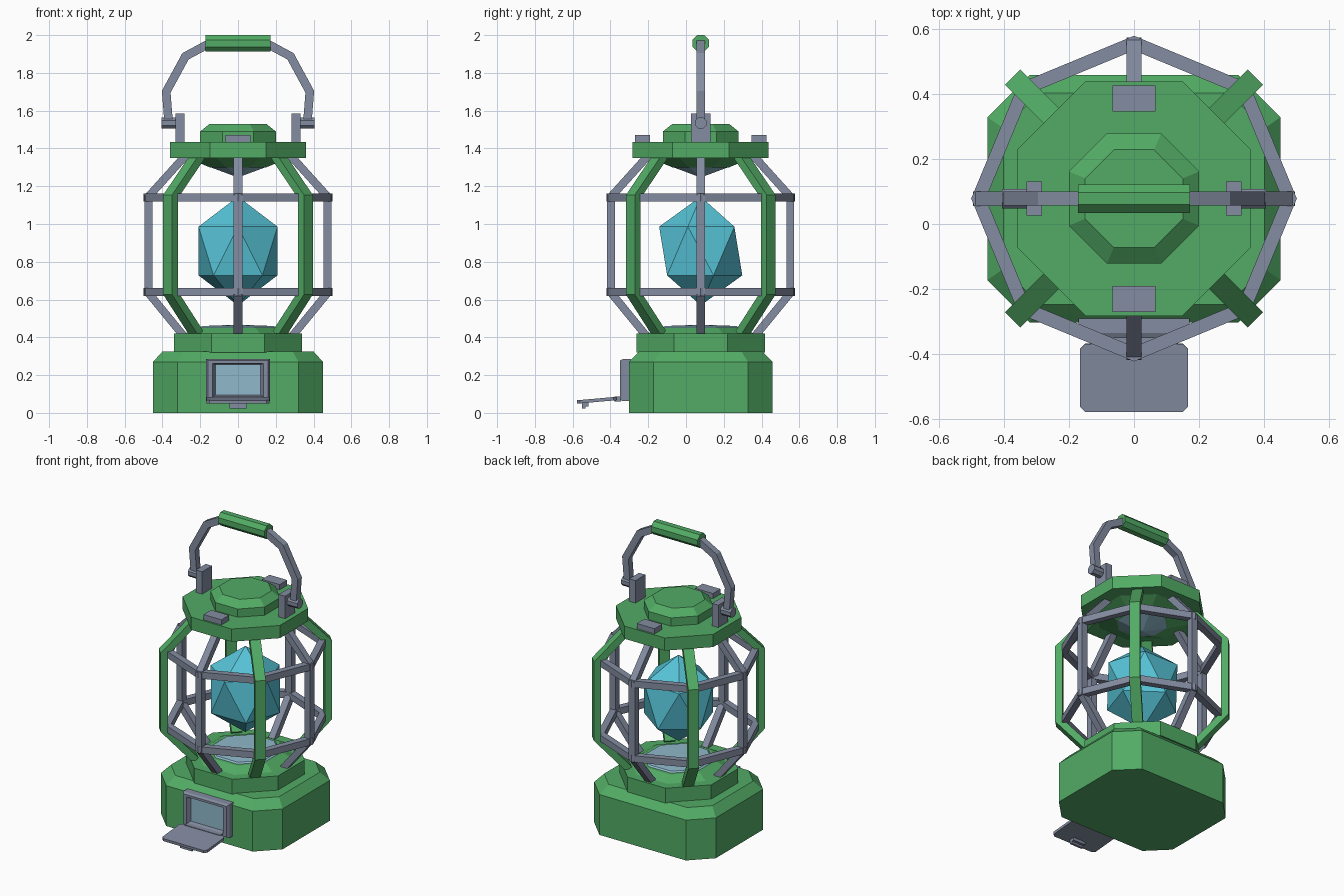
import bpy, bmesh, math
from mathutils import Vector, Matrix

if "Cube" in bpy.data.objects:
    bpy.data.objects.remove(bpy.data.objects["Cube"], do_unlink=True)

AXIS = Vector((0, 0.078, 0))  # centre line of the lantern body


def material(name, rgb):
    m = bpy.data.materials.new(name)
    m.use_nodes = True
    m.diffuse_color = (*rgb, 1)
    m.node_tree.nodes["Principled BSDF"].inputs["Base Color"].default_value = (*rgb, 1)
    return m


green = material("green paint", (0.084, 0.41, 0.13))
metal = material("grey metal", (0.23, 0.263, 0.355))
cyan = material("cyan crystal", (0.095, 0.55, 0.68))
glass = material("pale blue glass", (0.28, 0.49, 0.6))


def finish(name, bm, mat, matrix=None):
    if matrix is not None:
        bm.transform(matrix)
    bmesh.ops.recalc_face_normals(bm, faces=bm.faces[:])
    me = bpy.data.meshes.new(name)
    bm.to_mesh(me)
    bm.free()
    me.materials.append(mat)
    ob = bpy.data.objects.new(name, me)
    bpy.context.collection.objects.link(ob)
    return ob


def loft(name, rings, mat, matrix=None, closed=False):
    """Skin matching rings of points, capped at the ends or joined in a loop."""
    bm = bmesh.new()
    loops = [[bm.verts.new(p) for p in ring] for ring in rings]
    n = len(loops[0])
    pairs = list(zip(loops, loops[1:]))
    if closed:
        pairs.append((loops[-1], loops[0]))
    else:
        bm.faces.new(loops[0])
        bm.faces.new(loops[-1])
    for a, b in pairs:
        for i in range(n):
            j = (i + 1) % n
            bm.faces.new((a[i], a[j], b[j], b[i]))
    return finish(name, bm, mat, matrix)


def octagon(r, z, turn=0.5):
    """Octagon ring; half a turn step puts flat sides at the front."""
    k = r / math.cos(math.pi / 8) if turn else r
    return [(k * math.cos((i + turn) * math.pi / 4),
             k * math.sin((i + turn) * math.pi / 4), z) for i in range(8)]


def turned(name, profile, mat):
    return loft(name, [octagon(r, z) for r, z in profile], mat, Matrix.Translation(AXIS))


def box(name, lo, hi, mat):
    lo, hi = Vector(lo), Vector(hi)
    bm = bmesh.new()
    bmesh.ops.create_cube(bm, size=1)
    size = Matrix.Diagonal((*(hi - lo), 1))
    return finish(name, bm, mat, Matrix.Translation((lo + hi) / 2) @ size)


def bent_bar(name, path, thick, width, mat, matrix):
    """Rectangular bar mitred along a path in the xz plane."""
    pts = [Vector(p) for p in path]
    dirs = [(b - a).normalized() for a, b in zip(pts, pts[1:])]
    rings = []
    for i, p in enumerate(pts):
        d0, d1 = dirs[max(i - 1, 0)], dirs[min(i, len(dirs) - 1)]
        t = (d0 + d1).normalized()
        off = Vector((t.y, -t.x)) * (thick / 2 / t.dot(d1))
        rings.append([(q.x, s * width / 2, q.y) for q, s in
                      ((p + off, -1), (p + off, 1), (p - off, 1), (p - off, -1))])
    return loft(name, rings, mat, matrix)


def rod(name, x0, x1, z, r, mat):
    """Octagonal rod along x."""
    spin = Matrix.Rotation(math.pi / 2, 4, 'Y')
    place = Matrix.Translation(AXIS + Vector((0, 0, z)))
    return loft(name, [octagon(r, x0), octagon(r, x1)], mat, place @ spin)


def chamfered(hx, hy, c, z):
    quarter = [(hx, hy - c), (hx - c, hy)]
    right = quarter + [(-x, y) for x, y in quarter[::-1]]
    return [(x, y, z) for x, y in right + [(-x, -y) for x, y in right]]


# Base and collar
loft("base", [chamfered(0.45, 0.38, 0.13, 0), chamfered(0.45, 0.38, 0.13, 0.27),
              chamfered(0.4, 0.325, 0.11, 0.325)], green, Matrix.Translation(AXIS))
turned("collar", [(0.34, 0.32), (0.34, 0.42), (0.28, 0.42), (0.22, 0.452)], green)
turned("lower_lens", [(0.205, 0.448), (0.19, 0.46), (0.03, 0.466)], glass)

# Cap, upper lens and knob
turned("cap", [(0.15, 1.3), (0.27, 1.35), (0.36, 1.35), (0.36, 1.435)], green)
turned("upper_lens", [(0.01, 1.25), (0.15, 1.302)], glass)
turned("knob", [(0.2, 1.43), (0.2, 1.49), (0.15, 1.53)], green)
for side, label in ((-1, "front"), (1, "back")):
    y = AXIS.y + side * 0.308
    box(label + "_clip", (-0.066, y - 0.04, 1.43), (0.066, y + 0.04, 1.47), metal)

# Cage: green corner posts alternate with grey side posts
for i in range(8):
    place = Matrix.Translation(AXIS) @ Matrix.Rotation(i * math.pi / 4, 4, 'Z')
    if i % 2:
        path = [(0.29, 0.42), (0.505, 0.635), (0.505, 1.145), (0.29, 1.36)]
        path[0], path[-1] = (0.31, 0.42), (0.3, 1.36)
        bent_bar("corner_post", path, 0.044, 0.066, green, place)
    else:
        path = [(0.29, 0.41), (0.474, 0.635), (0.474, 1.145), (0.28, 1.36)]
        bent_bar("side_post", path, 0.042, 0.045, metal, place)
for z, label in ((0.64, "lower"), (1.14, "upper")):
    rings = [octagon(r, z + h, 0) for r, h in
             ((0.5, -0.022), (0.5, 0.022), (0.455, 0.022), (0.455, -0.022))]
    loft(label + "_cage_ring", rings, metal, Matrix.Translation(AXIS), closed=True)

# Crystal
bm = bmesh.new()
bmesh.ops.create_icosphere(bm, subdivisions=1, radius=1)
finish("crystal", bm, cyan, Matrix.Translation(AXIS + Vector((0, 0, 0.857)))
       @ Matrix.Diagonal((0.246, 0.246, 0.288, 1)) @ Matrix.Rotation(-math.pi / 2, 4, 'Z'))

# Carrying handle
for side, label in ((-1, "right"), (1, "left")):
    xs = sorted((side * 0.283, side * 0.33))
    box(label + "_bracket", (xs[0], AXIS.y - 0.052, 1.43), (xs[1], AXIS.y + 0.052, 1.585), metal)
    rod(label + "_pivot", side * 0.3, side * 0.405, 1.535, 0.03, metal)
    path = [(0.367, 1.535), (0.38, 1.7), (0.278, 1.888), (0.15, 1.957)]
    bent_bar(label + "_handle_arm", [(side * x, z) for x, z in path],
             0.045, 0.043, metal, Matrix.Translation(AXIS))
rod("grip", -0.172, 0.172, 1.956, 0.044, green)

# Front panel frame with a recessed window
frame = []
for hx, z0, z1, y in ((0.17, 0.062, 0.285, -0.29), (0.17, 0.062, 0.285, -0.335),
                      (0.16, 0.07, 0.277, -0.35), (0.135, 0.085, 0.262, -0.35),
                      (0.12, 0.095, 0.255, -0.32)):
    frame.append([(-hx, y, z0), (hx, y, z0), (hx, y, z1), (-hx, y, z1)])
loft("panel_frame", frame, metal)
box("panel_window", (-0.12, -0.326, 0.095), (0.12, -0.318, 0.255), glass)

# Open flap with its hinge and catch
box("flap_hinge", (-0.13, -0.378, 0.06), (0.13, -0.345, 0.088), metal)
tilt = Matrix.Translation((0, -0.472, 0.067)) @ Matrix.Rotation(math.radians(5), 4, 'X')
loft("flap", [chamfered(0.166, 0.105, 0.016, -0.009),
              chamfered(0.166, 0.105, 0.016, 0.009)], metal, tilt)
box("flap_catch", (-0.045, -0.55, 0.035), (0.045, -0.515, 0.056), metal)
box("catch_lip", (-0.045, -0.55, 0.022), (0.045, -0.533, 0.036), metal)
